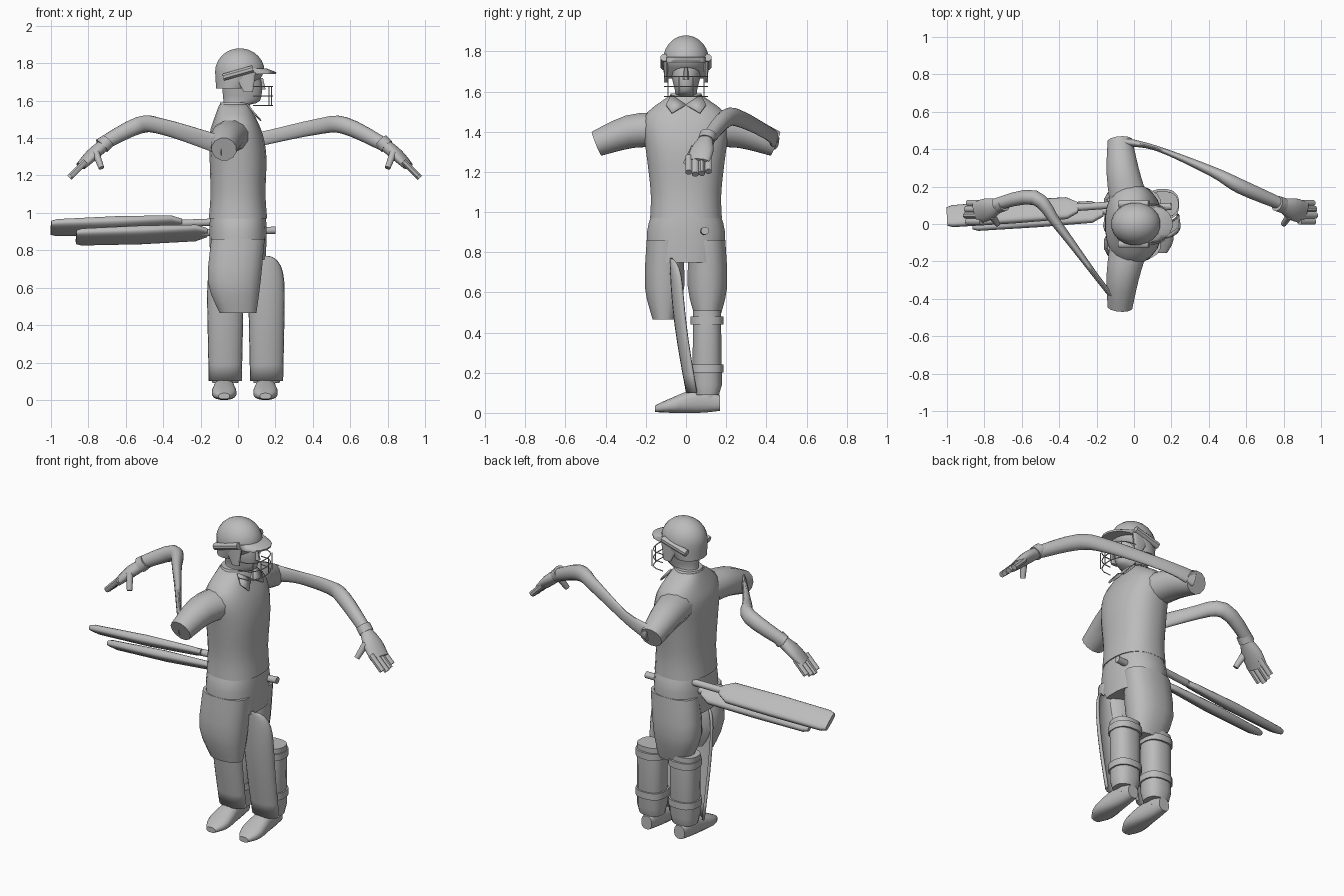
import bpy, bmesh, math
from mathutils import Vector

old = bpy.data.objects.get("Cube")
if old:
    bpy.data.objects.remove(old, do_unlink=True)

tone = (.5, .5, .5, 1)
grey = bpy.data.materials.new("plain grey")
grey.use_nodes = True
grey.diffuse_color = tone
grey.node_tree.nodes["Principled BSDF"].inputs["Base Color"].default_value = tone

X, Y, Z = Vector((1, 0, 0)), Vector((0, 1, 0)), Vector((0, 0, 1))


def finish(name, bm, thickness=0):
    """Turn a bmesh into a shaded object, optionally thickened."""
    bmesh.ops.recalc_face_normals(bm, faces=bm.faces)
    mesh = bpy.data.meshes.new(name)
    bm.to_mesh(mesh)
    bm.free()
    mesh.materials.append(grey)
    mesh.shade_smooth()
    mesh.set_sharp_from_angle(angle=math.radians(45))
    part = bpy.data.objects.new(name, mesh)
    bpy.context.scene.collection.objects.link(part)
    if thickness:
        part.modifiers.new("thickness", "SOLIDIFY").thickness = thickness


def bridge(bm, loops, closed):
    """Fill quads between neighbouring loops of vertices."""
    for lower, upper in zip(loops, loops[1:]):
        count = len(lower)
        for k in range(count if closed else count - 1):
            j = (k + 1) % count
            bm.faces.new((lower[k], lower[j], upper[j], upper[k]))


def refine(rings, steps):
    """Catmull-Rom interpolation between neighbouring rings."""
    padded = [rings[0], *rings, rings[-1]]
    result = []
    for before, start, end, after in zip(padded, padded[1:], padded[2:], padded[3:]):
        for step in range(steps):
            t = step / steps
            result.append([
                b + t * (c - a + t * (2 * a - 5 * b + 4 * c - d + t * (3 * b - 3 * c + d - a))) / 2
                for a, b, c, d in zip(before, start, end, after)])
    return result + [rings[-1]]


def loft(name, rings, ref=Z, axis=None, sides=16, power=1, steps=1):
    """Skin capped ovals (x, y, z, half width, half height) along a path."""
    rings = refine(rings, steps)
    centres = [Vector(ring[:3]) for ring in rings]
    last = len(rings) - 1
    bm = bmesh.new()
    loops = []
    for i, (centre, ring) in enumerate(zip(centres, rings)):
        tangent = axis or (centres[min(i + 1, last)] - centres[max(i - 1, 0)]).normalized()
        across = ref.cross(tangent).normalized()
        upward = tangent.cross(across)
        loop = []
        for k in range(sides):
            angle = math.tau * (k + .5) / sides
            c, s = math.cos(angle), math.sin(angle)
            point = centre + across * math.copysign(abs(c) ** power, c) * ring[-2]
            point += upward * math.copysign(abs(s) ** power, s) * ring[-1]
            point.z = max(point.z, 0)
            loop.append(bm.verts.new(point))
        loops.append(loop)
    bridge(bm, loops, closed=True)
    bm.faces.new(loops[0])
    bm.faces.new(loops[-1])
    finish(name, bm)


def upright(name, rows, y=0, **options):
    """Level rings given as (x, z, half depth, half width)."""
    rings = [(x, y, z, depth, width) for x, z, depth, width in rows]
    loft(name, rings, ref=Y, axis=Z, **options)


def rod(name, points, radius, sides=8, **options):
    loft(name, [(*point, radius, radius) for point in points], sides=sides, **options)


# Shirt body, collar band and trouser seat
upright("shirt", [(0, .97, .157, .18), (0, 1.1, .148, .177), (0, 1.3, .153, .2),
                  (-.01, 1.42, .143, .215), (-.015, 1.5, .115, .19), (-.02, 1.58, .08, .08)],
        sides=24, power=.85, steps=3)
upright("collar_band", [(-.015, 1.53, .1, .11), (-.02, 1.59, .076, .077)])
upright("trouser_seat", [(0, .98, .15, .175), (0, .9, .154, .196), (0, .75, .15, .19)],
        sides=24, power=.85, steps=2)


def both_sides(side, label):
    """Parts of the clothes and helmet that mirror across the chest."""
    # Sleeve
    loft(label + "_sleeve", [(-.03, side * .13, 1.41, .105, .09), (-.06, side * .28, 1.4, .09, .085),
                             (-.075, side * .445, 1.34, .068, .066)], sides=12, steps=3)
    # Pointed collar flap
    bm = bmesh.new()
    flap = [(.08, 0, 1.53), (.045, .075, 1.58), (.085, .1, 1.53), (.12, .07, 1.49)]
    bm.faces.new([bm.verts.new((x, side * y, z)) for x, y, z in flap])
    finish(label + "_collar_flap", bm, thickness=.008)
    # Trouser leg
    upright(label + "_trouser_leg", [(0, .86, .145, .09), (-.02, .63, .143, .1), (0, .465, .1, .06)],
            y=side * .107, power=.85, steps=3)
    # Helmet side bar, ear guard and grille uprights
    rod(label + "_helmet_bar", [(-.08, side * .108, 1.725), (.08, side * .108, 1.77)], .02)
    upright(label + "_ear_guard", [(.055, 1.645, .025, .01), (.035, 1.75, .06, .012)],
            y=side * .1, power=.7)
    for x, y in ((.18, .035), (.165, .09)):
        rod(label + "_grille_upright", [(x, side * y, 1.575), (x, side * y, 1.675)],
            .003, sides=5, ref=Y)


both_sides(1, "left")
both_sides(-1, "right")

# Neck, face and nose
upright("head", [(-.02, 1.5, .075, .07), (-.015, 1.57, .066, .06), (.02, 1.6, .1, .055),
                 (.02, 1.7, .107, .076), (.01, 1.8, .08, .06)], steps=3)
upright("nose", [(.12, 1.66, .03, .017), (.12, 1.72, .015, .01)], sides=8)

# Helmet dome, drawn in at the nape, with a flat peak
dome = [(-.03, 1.665, .088, .1), (0, 1.72, .122, .113)]
for k in range(7):
    turn = math.pi / 2 * k / 6.5
    size = math.cos(turn)
    dome.append((.01, 1.755 + .125 * math.sin(turn), .134 * size, .116 * size))
upright("helmet", dome, sides=20)
upright("helmet_peak", [(.1, 1.742, .105, .1), (.1, 1.752, .107, .1), (.07, 1.772, .085, .1)])

# Grille hoops round the face
for level in range(3):
    z = 1.575 + .05 * level
    arc = [math.pi * (k / 12 - .5) for k in range(13)]
    rod("grille_hoop", [(.08 + .105 * math.cos(a) ** .6, .108 * math.sin(a), z) for a in arc],
        .003, sides=5)


# Gloves: cuff, palm, four fingers and a thumb
def glove(label, place):
    def glove_part(part, rows, **options):
        rings = [(*place(x, y, z), wide, high) for x, y, z, wide, high in rows]
        loft(label + part, rings, **options)

    glove_part("_glove_cuff", [(.765, .11, 1.385, .042, .04), (.795, .1, 1.355, .042, .04)])
    glove_part("_glove_palm", [(.79, .1, 1.36, .035, .033), (.85, .08, 1.31, .06, .033),
                               (.91, .06, 1.25, .06, .022)], steps=3)
    for k in range(4):
        y = .013 + .033 * k
        reach = .01 * abs(k - 1.3)
        tip = place(.975 - reach, y, 1.185 + reach)
        rod(label + "_glove_finger", [place(.885, y, 1.275), tip], .0175)
    glove_part("_glove_thumb", [(.83, .045, 1.32, .022, .02), (.8, 0, 1.24, .015, .015)], ref=X)


glove("left", lambda x, y, z: (x, y, z))
glove("right", lambda x, y, z: (.07 - x, y, z))

# Bare arms, pinched thin near the sleeves
loft("left_arm", [(-.06, .44, 1.36, .025, .05), (.12, .405, 1.395, .014, .038),
                  (.42, .28, 1.46, .028, .042), (.57, .2, 1.467, .04, .046),
                  (.79, .105, 1.36, .033, .036)], steps=4)
loft("right_arm", [(-.07, -.43, 1.35, .025, .055), (-.16, -.335, 1.385, .014, .05),
                   (-.4, -.015, 1.46, .026, .043), (-.53, .14, 1.468, .04, .046),
                   (-.74, .105, 1.36, .033, .036)], steps=4)


def leg_pad(name, middle):
    """Curved shield leaning forward to a domed top, open at the back."""
    bm = bmesh.new()
    grid = []
    for i in range(13):
        rise = math.sin(math.pi / 2 * i / 12)
        half = (.088 + .014 * rise) * math.sqrt(1.01 - rise ** 10)
        front = -.08 * math.sin(math.pi / 2 * rise)
        row = []
        for k in range(11):
            angle = math.pi * (k / 10 - .5)
            depth = .6 * half * (1 - math.cos(angle))
            row.append(bm.verts.new((middle + half * math.sin(angle), front + depth, .1 + .67 * rise)))
        grid.append(row)
    bridge(bm, grid, closed=False)
    finish(name, bm, thickness=.012)


# Lower legs: pad, shin, straps, shoe and ankle
def lower_leg(label, middle):
    leg_pad(label + "_leg_pad", middle)
    upright(label + "_shin", [(middle, .09, .07, .06), (middle, .14, .08, .075),
                              (middle, .51, .085, .07)], y=.105, power=.8)
    for z in (.22, .46):
        upright(label + "_strap", [(middle, z - .02, .09, .083), (middle, z + .02, .09, .083)],
                y=.105, power=.8)
    foot = middle - .006
    loft(label + "_shoe", [(foot, .17, .05, .035, .04), (foot, .06, .06, .05, .062),
                           (foot, -.08, .036, .066, .036), (foot, -.155, .02, .03, .016)],
         axis=-Y, power=.8, steps=3)
    upright(label + "_ankle", [(foot, .06, .045, .06), (foot, .14, .04, .05)], y=.1)


lower_leg("left", .153)
lower_leg("right", -.068)


# Two matching bats pass through the hips
def bat(label, shift):
    def along(x):
        return Vector((x, .11 + .07 * x, .955 + .035 * x)) + shift

    blade = [(-1, .016, .056), (-.97, .022, .066), (-.65, .028, .068), (-.36, .02, .066),
             (-.3, .016, .03)]
    loft(label + "_bat_blade", [(*along(x), thick, wide) for x, thick, wide in blade],
         ref=Vector((0, .83, -.55)), power=.6)
    rod(label + "_bat_handle", [along(-.34), along(.065)], .02, sides=12)


bat("upper", Vector((0, 0, 0)))
bat("lower", Vector((.135, -.02, -.05)))
